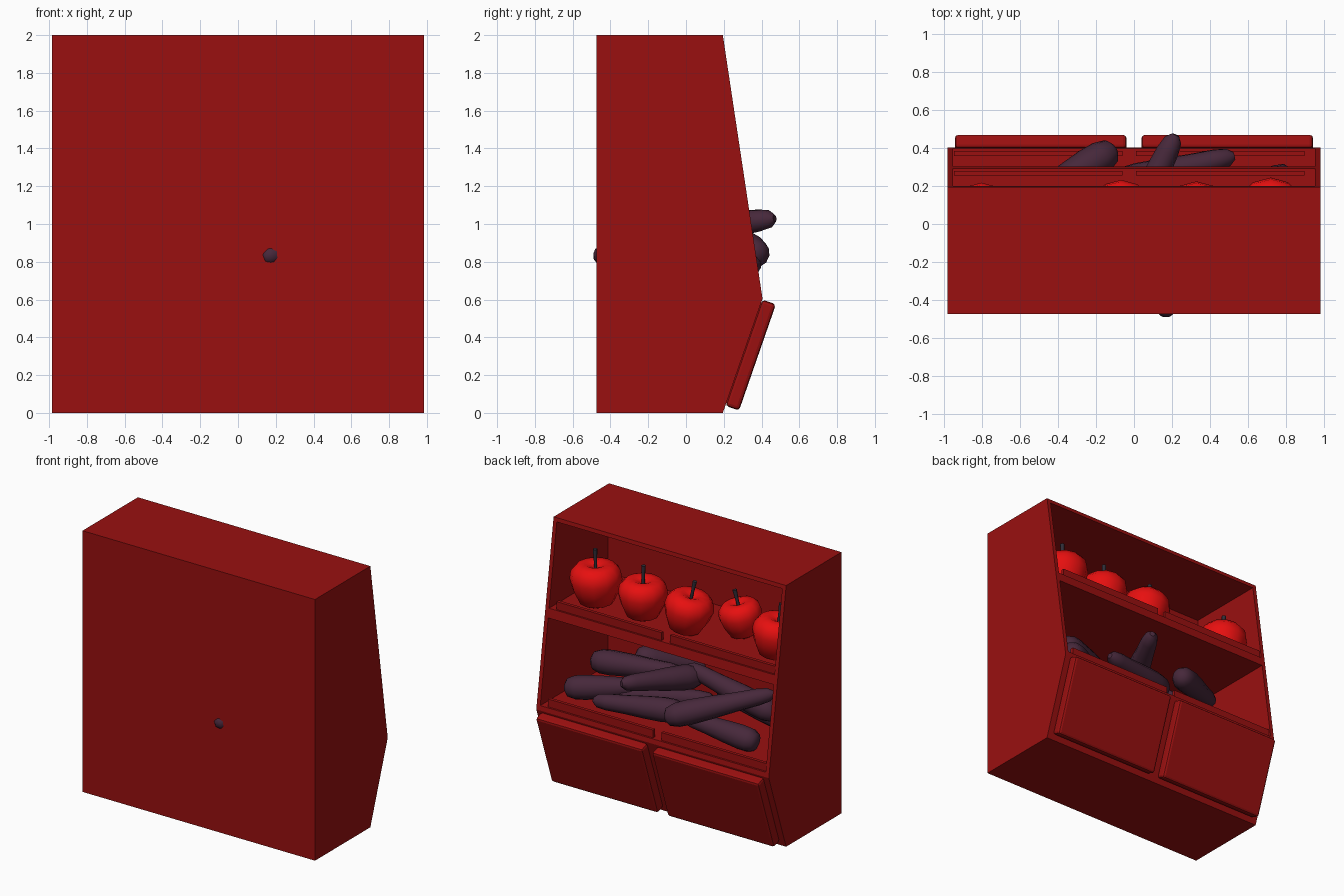
import bpy, bmesh, math
from mathutils import Vector

if "Cube" in bpy.data.objects:
    bpy.data.objects.remove(bpy.data.objects["Cube"])


def material(name, rgb):
    m = bpy.data.materials.new(name)
    m.diffuse_color = (*rgb, 1)
    m.use_nodes = True
    m.node_tree.nodes["Principled BSDF"].inputs["Base Color"].default_value = m.diffuse_color
    return m


RED = material("cabinet red", (0.32, 0.005, 0.005))
APPLE = material("apple red", (0.8, 0.005, 0.005))
PURPLE = material("aubergine purple", (0.062, 0.021, 0.043))
STEM = material("stem dark grey", (0.03, 0.028, 0.04))


def finish(bm, name, mat, smooth=None):
    bmesh.ops.recalc_face_normals(bm, faces=bm.faces)
    me = bpy.data.meshes.new(name)
    bm.to_mesh(me)
    bm.free()
    me.materials.append(mat)
    ob = bpy.data.objects.new(name, me)
    bpy.context.collection.objects.link(ob)
    if smooth:
        bpy.context.view_layer.objects.active = ob
        ob.select_set(True)
        bpy.ops.object.shade_smooth_by_angle(angle=math.radians(smooth))
        ob.select_set(False)
    return ob


def extrude(name, profile, x0, x1, bevel=0):
    """Side profile of (y, z) points extruded along x."""
    bm = bmesh.new()
    f = bm.faces.new([bm.verts.new((x0, y, z)) for y, z in profile])
    new = bmesh.ops.extrude_face_region(bm, geom=[f])["geom"]
    bmesh.ops.translate(bm, vec=(x1 - x0, 0, 0),
                        verts=[v for v in new if isinstance(v, bmesh.types.BMVert)])
    ob = finish(bm, name, RED)
    if bevel:
        mod = ob.modifiers.new("bevel", "BEVEL")
        mod.width, mod.segments = bevel, 2
    return ob


def lathe(name, profile, base, axis, mat, sides=12):
    """Revolve (radius, height) points around an axis starting at base."""
    q = Vector((0, 0, 1)).rotation_difference(Vector(axis))
    bm = bmesh.new()
    rings = [[bm.verts.new(Vector(base) + q @ Vector(
        (r * math.sin(2 * math.pi * i / sides), r * math.cos(2 * math.pi * i / sides), h)))
        for i in range(sides)] for r, h in profile]
    for a, b in zip(rings, rings[1:]):
        for i in range(sides):
            j = (i + 1) % sides
            bm.faces.new((a[i], a[j], b[j], b[i]))
    bm.faces.new(rings[0])
    bm.faces.new(rings[-1])
    return finish(bm, name, mat, 50)


def front_y(z):
    return 0.405 - (z - 0.605) / 1.395 * 0.21


# cabinet shell
BACK, W, T = -0.475, 0.985, 0.03
side = [(BACK, 0), (0.195, 0), (0.405, 0.605), (0.195, 2), (BACK, 2)]
for s, label in ((-1, "left"), (1, "right")):
    extrude(label + "_side_panel", side, s * (W - T), s * W)
I = W - T
extrude("rear_panel", [(BACK, 0), (-0.42, 0), (-0.42, 2), (BACK, 2)], -I, I)
extrude("top_panel", [(BACK, 1.97), (front_y(1.97), 1.97), (0.195, 2), (BACK, 2)], -I, I)
extrude("lower_cupboard", [(-0.45, 0), (0.195, 0), (0.405, 0.605), (-0.45, 0.605)], -I, I)

# shelves, each with two raised lips near the open edge
for label, z0, z1, lip in (("lower", 0.605, 0.64, 0.36), ("upper", 1.275, 1.345, 0.255)):
    extrude(label + "_shelf", [(-0.43, z0), (front_y(z0), z0), (front_y(z1), z1), (-0.43, z1)], -I, I)
    for x0, x1 in ((-0.95, -0.06), (0.01, 0.9)):
        extrude(label + "_shelf_lip", [(lip, z1), (lip + 0.025, z1),
                (lip + 0.025, z1 + 0.06), (lip, z1 + 0.06)], x0, x1)

# two slanted doors
d, n = Vector((0.328, 0.945)), Vector((0.945, -0.328))
o = Vector((0.195, 0))
door = [o + d * t + n * h for t, h in ((0.04, 0), (0.04, 0.077), (0.635, 0.077), (0.635, 0))]
extrude("left_door", door, -0.945, -0.04, 0.018)
extrude("right_door", door, 0.04, 0.945, 0.018)

# apples: centre x, y, radius, lean of the axis
apple = [(0.02, -0.8), (0.35, -0.88), (0.66, -0.72), (0.9, -0.2), (1, 0.2), (0.95, 0.52),
         (0.74, 0.76), (0.42, 0.82), (0.15, 0.7), (0.02, 0.58)]
for x, y, r, lean in ((0.72, 0.06, 0.185, (0.03, 0, 1)), (0.33, 0.05, 0.175, (-0.02, 0.0, 1)),
                      (-0.06, 0.06, 0.175, (-0.2, -0.05, 1)), (-0.4, -0.1, 0.155, (0.2, 0.1, 1)),
                      (-0.8, 0.04, 0.18, (-0.1, -0.05, 1))):
    c = Vector((x, y, 1.345 + 0.88 * r))
    a = Vector(lean).normalized()
    lathe("apple", [(p * r, h * r) for p, h in apple], c, a, APPLE)
    lathe("apple_stem", [(0.011, 0.55 * r), (0.012, r), (0.016, 1.42 * r)], c, a, STEM, 8)

# aubergines: thick end, thin end
body = [(0.025, 0), (0.065, 0.03), (0.086, 0.11), (0.09, 0.22), (0.082, 0.42),
        (0.068, 0.65), (0.06, 0.85), (0.048, 0.95), (0.02, 1)]
for p, q in (((-0.1, 0.4, 0.83), (-0.74, -0.01, 1.03)),
             ((-0.06, -0.1, 0.95), (0.22, 0.47, 1.03)),
             ((-0.12, 0.2, 0.8), (0.53, 0.36, 0.78)),
             ((0.84, 0.27, 0.76), (0.25, -0.05, 0.8)),
             ((0.74, 0.09, 0.93), (0.1, -0.1, 0.93)),
             ((0.48, -0.08, 0.96), (0.14, -0.477, 0.82)),
             ((-0.7, -0.1, 0.82), (0.02, -0.05, 1.02)),
             ((-0.72, 0.16, 0.71), (-0.12, 0.2, 0.77)),
             ((0.55, 0.1, 0.73), (-0.1, -0.2, 0.74)),
             ((-0.75, -0.22, 0.73), (-0.1, -0.25, 0.78))):
    v = Vector(q) - Vector(p)
    lathe("aubergine", [(r, t * v.length) for r, t in body], p, v.normalized(), PURPLE, 10)
